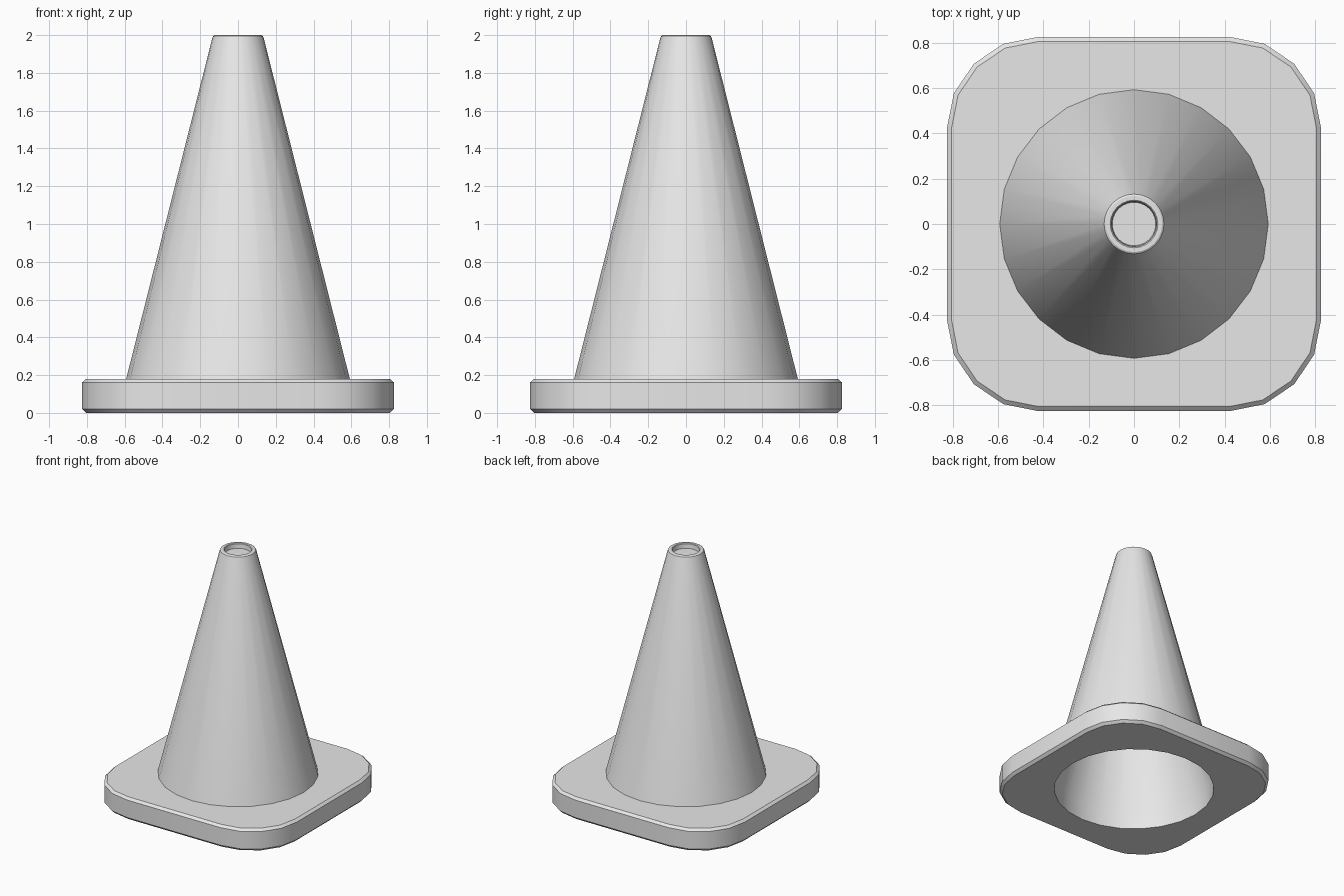
import bpy, bmesh, math

if "Cube" in bpy.data.objects:
    bpy.data.objects.remove(bpy.data.objects["Cube"])

SIDES = 24
grey = bpy.data.materials.new("light grey")
grey.diffuse_color = (0.8, 0.8, 0.8, 1)
grey.use_nodes = True
grey.node_tree.nodes["Principled BSDF"].inputs["Base Color"].default_value = grey.diffuse_color
bm = bmesh.new()


def circle(radius, z):
    return [bm.verts.new((radius * math.sin(2 * math.pi * i / SIDES),
                          radius * math.cos(2 * math.pi * i / SIDES), z))
            for i in range(SIDES)]


def rounded_square(half, z, centre=0.42, steps=4):
    """Ring with four rounded corners; centre is the corner arc centre."""
    ring = []
    for corner, (sx, sy) in enumerate([(1, 1), (-1, 1), (-1, -1), (1, -1)]):
        for i in range(steps + 1):
            a = math.pi / 2 * (corner + i / steps)
            r = half - centre
            ring.append(bm.verts.new((sx * centre + r * math.cos(a),
                                      sy * centre + r * math.sin(a), z)))
    return ring


def loft(rings):
    for low, high in zip(rings, rings[1:]):
        n = len(low)
        for i in range(n):
            j = (i + 1) % n
            bm.faces.new((low[i], low[j], high[j], high[i]))


def fill_between(outer, inner):
    edges = []
    for ring in (outer, inner):
        for i, v in enumerate(ring):
            w = ring[(i + 1) % len(ring)]
            edges.append(bm.edges.get((v, w)) or bm.edges.new((v, w)))
    bmesh.ops.triangle_fill(bm, use_beauty=True, edges=edges)


# Base plate sides with chamfered edges
plate = [rounded_square(h, z) for h, z in
         [(0.805, 0), (0.825, 0.02), (0.825, 0.162), (0.805, 0.18)]]
loft(plate)

# Outer cone, rounded rim and shallow recess in the tip
outside = [circle(r, z) for r, z in
           [(0.592, 0.18), (0.136, 1.985), (0.132, 1.995), (0.124, 2.0),
            (0.105, 2.0), (0.100, 1.995), (0.096, 1.96)]]
loft(outside)
bm.faces.new(outside[-1])

# Hollow underside
inside = [circle(r, z) for r, z in [(0.592, 0), (0.590, 0.14), (0.128, 1.93)]]
loft(inside)
bm.faces.new(inside[-1])

# Top and bottom of the plate around the cone
fill_between(plate[-1], outside[0])
fill_between(plate[0], inside[0])

bmesh.ops.recalc_face_normals(bm, faces=bm.faces)
mesh = bpy.data.meshes.new("cone_with_base")
bm.to_mesh(mesh)
bm.free()
mesh.materials.append(grey)
cone = bpy.data.objects.new("cone_with_base", mesh)
bpy.context.collection.objects.link(cone)
bpy.context.view_layer.objects.active = cone
cone.select_set(True)
bpy.ops.object.shade_smooth_by_angle(angle=math.radians(30))
